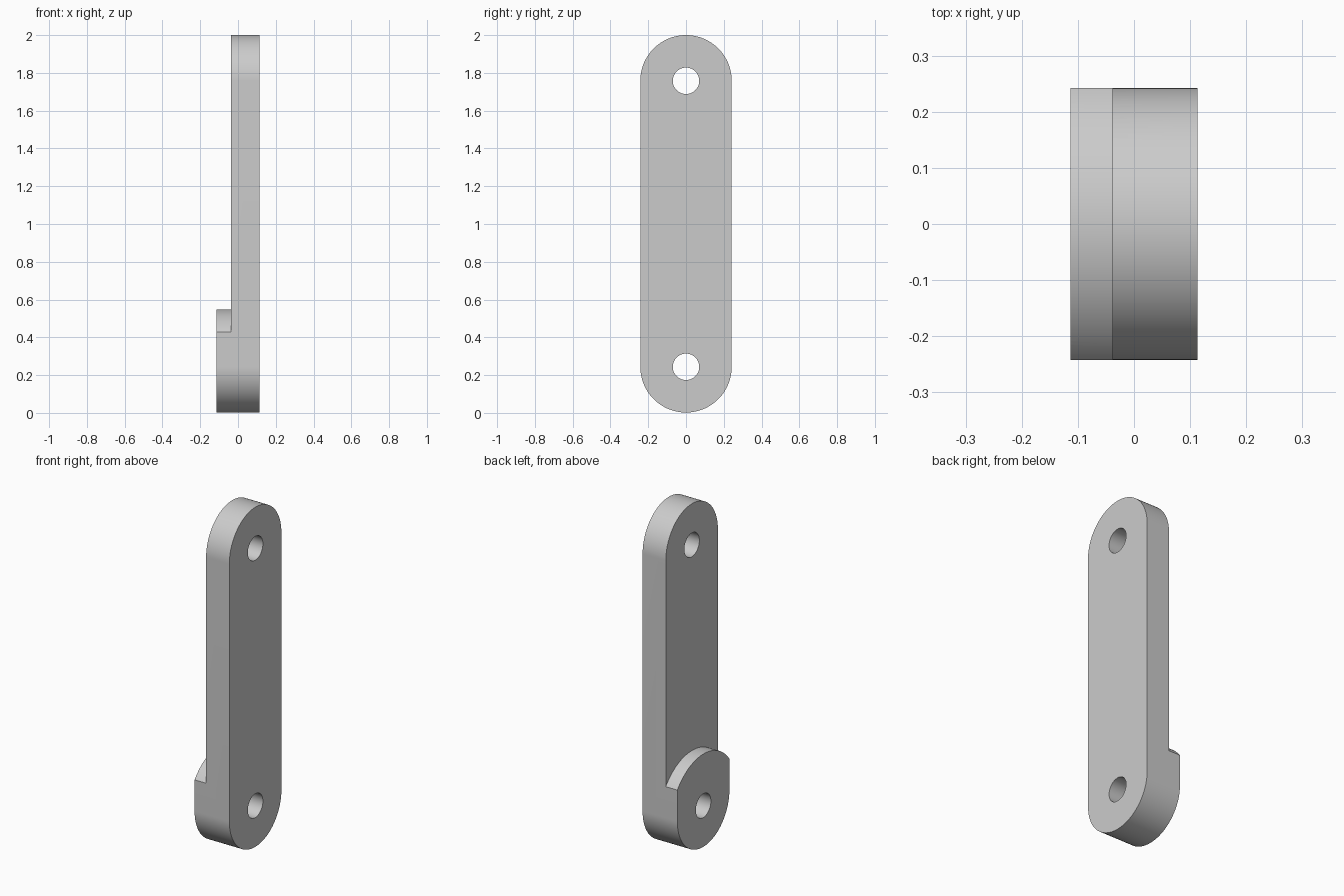
import bpy
from math import sin, cos, pi
from mathutils import Matrix

cube = bpy.data.objects.get("Cube")
if cube:
    bpy.data.objects.remove(cube)

HALF_W, HALF_T = 0.242, 0.113      # half width and half full thickness
LOW, HIGH = 0.244, 1.758           # heights of the two pin centres
HOLE_R, BOSS_R, STEP_X = 0.07, 0.304, -0.038

grey = bpy.data.materials.new("plain_grey")
grey.use_nodes = True
grey.diffuse_color = (0.6, 0.6, 0.6, 1)
grey.node_tree.nodes["Principled BSDF"].inputs["Base Color"].default_value = grey.diffuse_color


def arc(radius, z, start, end, steps):
    return [(radius * cos(start + (end - start) * i / steps),
             z + radius * sin(start + (end - start) * i / steps)) for i in range(steps + 1)]


def plate(name, loops, x_min, x_max):
    """Extrude closed (y, z) loops along x; inner loops become holes."""
    curve = bpy.data.curves.new(name, "CURVE")
    curve.dimensions = "2D"
    curve.fill_mode = "BOTH"
    curve.extrude = (x_max - x_min) / 2
    for loop in loops:
        spline = curve.splines.new("POLY")
        spline.points.add(len(loop) - 1)
        for point, (y, z) in zip(spline.points, loop):
            point.co = (y, z, 0, 1)
        spline.use_cyclic_u = True
    source = bpy.data.objects.new(name + "_profile", curve)
    bpy.context.collection.objects.link(source)
    bpy.context.view_layer.update()
    mesh = bpy.data.meshes.new_from_object(
        source.evaluated_get(bpy.context.evaluated_depsgraph_get()))
    bpy.data.objects.remove(source)
    mesh.transform(Matrix(((0, 0, 1, (x_min + x_max) / 2), (1, 0, 0, 0), (0, 1, 0, 0), (0, 0, 0, 1))))
    mesh.materials.clear()
    mesh.materials.append(grey)
    obj = bpy.data.objects.new(name, mesh)
    bpy.context.collection.objects.link(obj)
    # weld caps to walls so the solid is closed
    bpy.ops.object.select_all(action="DESELECT")
    bpy.context.view_layer.objects.active = obj
    obj.select_set(True)
    bpy.ops.object.mode_set(mode="EDIT")
    bpy.ops.mesh.select_all(action="SELECT")
    bpy.ops.mesh.remove_doubles(threshold=0.0001)
    bpy.ops.mesh.normals_make_consistent(inside=False)
    bpy.ops.object.mode_set(mode="OBJECT")
    return obj


# Relief: everything above the rounded boss on the -x side
relief = plate("relief_cutter",
               [arc(BOSS_R, LOW, 0, pi, 96) + [(-BOSS_R, 2.5), (BOSS_R, 2.5)]],
               -0.5, STEP_X)
relief.hide_render = True

# Link bar: round-ended slab with two pin holes
outline = arc(HALF_W, LOW, pi, 2 * pi, 64) + arc(HALF_W, 2 - HALF_W, 0, pi, 64)
holes = [arc(HOLE_R, z, 0, 2 * pi, 48)[:-1] for z in (LOW, HIGH)]
bar = plate("link_bar", [outline] + holes, -HALF_T, HALF_T)

cut = bar.modifiers.new("step_cut", "BOOLEAN")
cut.operation = "DIFFERENCE"
cut.solver = "EXACT"
cut.object = relief
bpy.ops.object.modifier_apply(modifier=cut.name)
bpy.data.objects.remove(relief)
bpy.ops.object.shade_smooth_by_angle()
